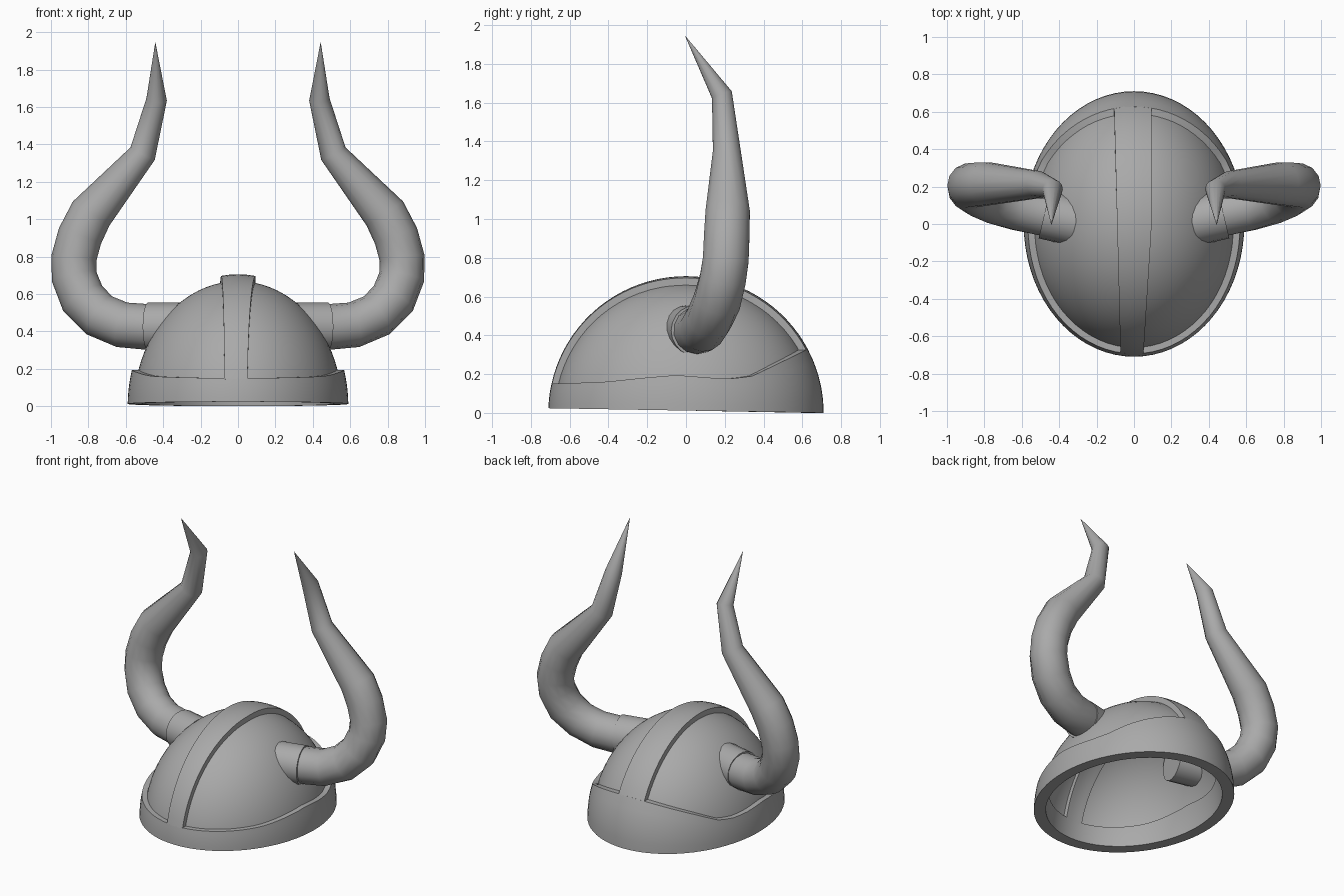
import bpy, bmesh, math
from mathutils import Vector

cube = bpy.data.objects.get("Cube")
if cube:
    bpy.data.objects.remove(cube)

grey = bpy.data.materials.new("plain grey")
grey.use_nodes = True
grey.diffuse_color = (0.4, 0.4, 0.4, 1)
grey.node_tree.nodes["Principled BSDF"].inputs["Base Color"].default_value = grey.diffuse_color

OUTER = (0.59, 0.71, 0.705)
INNER = (0.515, 0.63, 0.635)
SHELL = (0.556, 0.678, 0.668)
SHELL_IN = (0.542, 0.664, 0.655)


def loft(name, rings, closed_path=False, caps=False, angle=40):
    """Skin a list of closed cross-sections."""
    bm = bmesh.new()
    rows = [[bm.verts.new(p) for p in ring] for ring in rings]
    n = len(rows[0])
    for i in range(len(rows) - (0 if closed_path else 1)):
        a, b = rows[i], rows[(i + 1) % len(rows)]
        for j in range(n):
            k = (j + 1) % n
            bm.faces.new((a[j], a[k], b[k], b[j]))
    if caps:
        bm.faces.new(rows[0])
        bm.faces.new(rows[-1])
    bmesh.ops.remove_doubles(bm, verts=bm.verts, dist=1e-5)
    bmesh.ops.recalc_face_normals(bm, faces=bm.faces)
    mesh = bpy.data.meshes.new(name)
    bm.to_mesh(mesh)
    bm.free()
    mesh.materials.append(grey)
    obj = bpy.data.objects.new(name, mesh)
    bpy.context.collection.objects.link(obj)
    bpy.ops.object.select_all(action="DESELECT")
    obj.select_set(True)
    bpy.context.view_layer.objects.active = obj
    bpy.ops.object.shade_smooth_by_angle(angle=math.radians(angle))
    return obj


def interpolate(points, x):
    for (x0, y0), (x1, y1) in zip(points, points[1:]):
        if x <= x1:
            return y0 + (y1 - y0) * max(0, x - x0) / (x1 - x0)
    return points[-1][1]


def at_height(size, a, z):
    """Point on an ellipsoid at a heading and height."""
    k = math.sqrt(max(0, 1 - (z / size[2]) ** 2))
    return (size[0] * k * math.cos(a), size[1] * k * math.sin(a), z)


# Brow band: wavy upper edge that rises to the back
EDGE = [(-1, 0.15), (-0.6, 0.16), (-0.3, 0.182), (-0.07, 0.195), (0.2, 0.18),
        (0.36, 0.177), (0.5, 0.19), (0.72, 0.255), (1, 0.33)]
STEPS, ROWS = 72, 5
band = []
for i in range(STEPS):
    a = math.tau * i / STEPS
    low = 0.012 * (1 - math.sin(a))
    high = interpolate(EDGE, math.sin(a))
    zs = [low + (high - low) * r / ROWS for r in range(ROWS + 1)]
    band.append([at_height(OUTER, a, z) for z in zs] +
                [at_height(INNER, a, z) for z in reversed(zs)])
loft("brow_band", band, closed_path=True)


# Crest strip: widens from front to back
def over_top(size, x, t):
    k = math.sqrt(1 - (x / size[0]) ** 2)
    return (x, -size[1] * k * math.cos(t), size[2] * k * math.sin(t))


start, end = math.asin(0.145 / OUTER[2]), math.pi - math.asin(0.325 / OUTER[2])
crest = []
for i in range(37):
    t = start + (end - start) * i / 36
    f = (1 - math.cos(t)) / 2
    left, right = -0.072 - 0.036 * f, min(0.05 + 0.09 * f, 0.093)
    xs = [left + (right - left) * c / 4 for c in range(5)]
    crest.append([over_top(OUTER, x, t) for x in xs] +
                 [over_top(INNER, x, t) for x in reversed(xs)])
loft("crest_strip", crest, caps=True)

# Thin domed shell recessed between the band and the strip
levels = [math.radians(8 + 82 * i / 18) for i in range(19)]
shell = []
for i in range(STEPS):
    a = math.tau * i / STEPS
    ring = [at_height(SHELL, a, SHELL[2] * math.sin(e)) for e in levels]
    ring += [at_height(SHELL_IN, a, SHELL_IN[2] * math.sin(e)) for e in reversed(levels)]
    shell.append(ring)
loft("dome_shell", shell, closed_path=True)


def tube(name, path, sides, side, **options):
    """Round tube along (x, y, z, radius) points; side mirrors it."""
    pts = [Vector((x * side, y, z)) for x, y, z, r in path]
    rings = []
    for i, p in enumerate(pts):
        before = (p - pts[i - 1]).normalized() if i else Vector()
        after = (pts[i + 1] - p).normalized() if i + 1 < len(pts) else Vector()
        t = (before + after).normalized()
        u = t.cross(Vector((0, 1, 0))).normalized()
        v = u.cross(t)
        r = path[i][3]
        rings.append([p + r * (u * math.cos(math.tau * j / sides) + v * math.sin(math.tau * j / sides))
                      for j in range(sides)])
    return loft(name, rings, **options)


# Horns with sockets: out, up, then in to a point tipped forward
HORN = [(0.34, 0.02, 0.425, 0.118), (0.5, 0.06, 0.425, 0.122), (0.62, 0.085, 0.435, 0.122),
        (0.74, 0.12, 0.485, 0.122), (0.83, 0.16, 0.575, 0.124), (0.875, 0.19, 0.69, 0.122),
        (0.878, 0.205, 0.79, 0.121), (0.845, 0.21, 0.91, 0.12), (0.785, 0.215, 1.03, 0.117),
        (0.51, 0.21, 1.35, 0.073), (0.435, 0.185, 1.64, 0.055), (0.442, -0.005, 1.945, 0.0005)]
SOCKET = [(0.31, 0.01, 0.425, 0.13), (0.48, 0.05, 0.425, 0.13)]
for label, side in (("left", 1), ("right", -1)):
    tube(label + "_horn", HORN, 14, side, caps=True, angle=60)
    tube(label + "_horn_socket", SOCKET, 20, side, caps=True)
